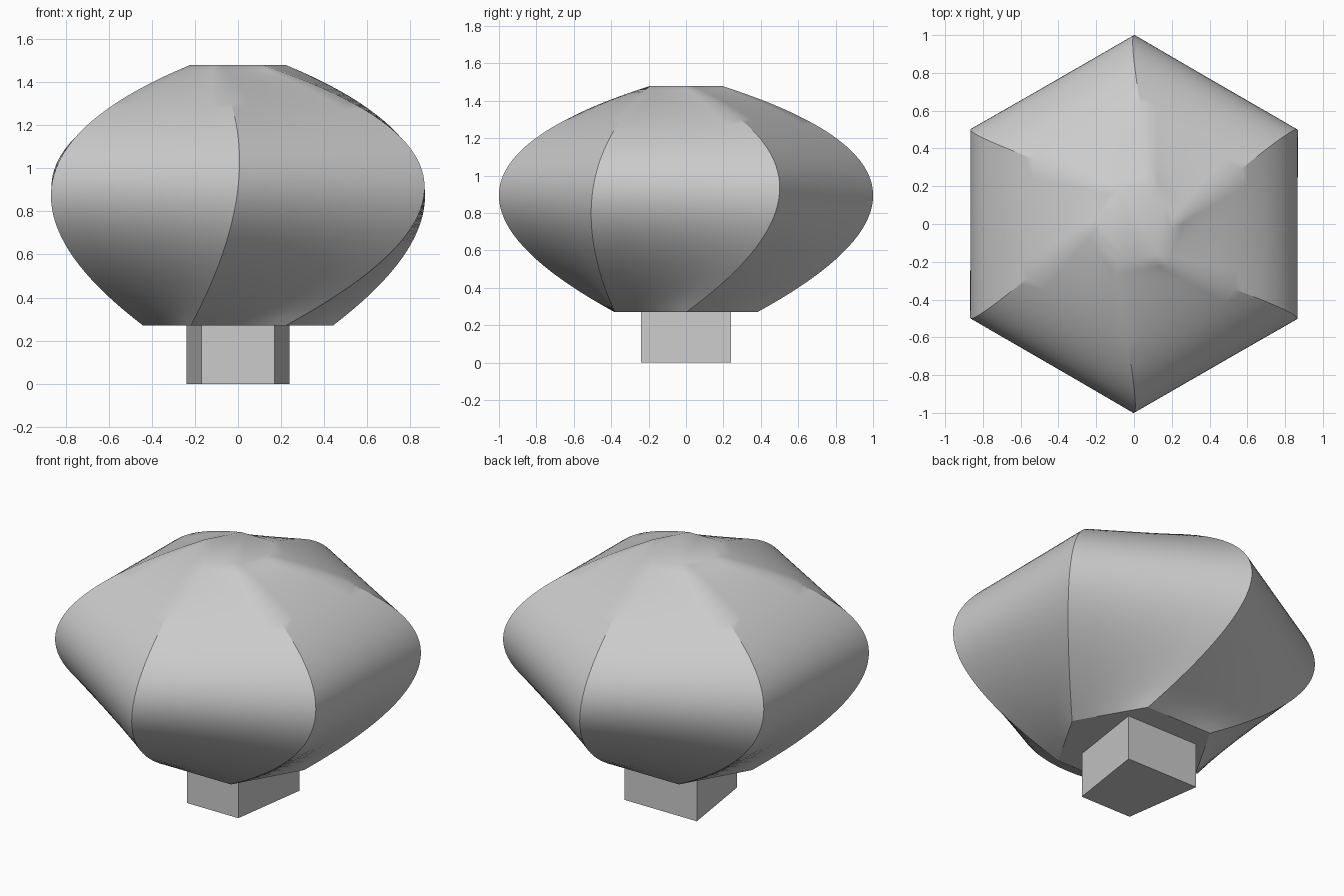
import bpy, bmesh, math
from mathutils import Vector

cube = bpy.data.objects.get("Cube")
if cube:
    bpy.data.objects.remove(cube, do_unlink=True)

grey = bpy.data.materials.new("light_grey")
grey.use_nodes = True
grey.diffuse_color = (0.6, 0.6, 0.6, 1)
grey.node_tree.nodes["Principled BSDF"].inputs["Base Color"].default_value = grey.diffuse_color


def loft(name, rings):
    """Skin a stack of equal-length closed rings and cap both ends."""
    bm = bmesh.new()
    rows = [[bm.verts.new(p) for p in ring] for ring in rings]
    n = len(rows[0])
    for low, high in zip(rows, rows[1:]):
        for i in range(n):
            j = (i + 1) % n
            bm.faces.new((low[i], low[j], high[j], high[i]))
    bm.faces.new(rows[0][::-1])
    bm.faces.new(rows[-1])
    bmesh.ops.recalc_face_normals(bm, faces=bm.faces)
    mesh = bpy.data.meshes.new(name)
    bm.to_mesh(mesh)
    bm.free()
    mesh.materials.append(grey)
    obj = bpy.data.objects.new(name, mesh)
    bpy.context.collection.objects.link(obj)
    return obj


def section_corner(radius, angle, z):
    a = math.radians(angle)
    return Vector((radius * math.cos(a), radius * math.sin(a), z))


# Corner path of the twisted hexagonal body: bottom, widest and top sections
BOTTOM, MIDDLE, TOP = (0.44, 0, 0.27), (1.0, 30, 0.91), (0.22, 0, 1.48)
ROWS, SPLITS = 40, 6
p0, p1, p2 = (section_corner(*s) for s in (BOTTOM, MIDDLE, TOP))
knot = (p1 - p0).length / ((p1 - p0).length + (p2 - p1).length)


def path(t):
    """Smooth curve passing through the three section corners."""
    return (p0 * ((t - knot) * (t - 1) / knot)
            + p1 * (t * (t - 1) / (knot * (knot - 1)))
            + p2 * (t * (t - knot) / (1 - knot)))


def hexagon(corner):
    radius, turn = corner.xy.length, math.degrees(math.atan2(corner.y, corner.x))
    corners = [section_corner(radius, turn + 60 * k, corner.z) for k in range(6)]
    return [corners[k].lerp(corners[(k + 1) % 6], s / SPLITS)
            for k in range(6) for s in range(SPLITS)]


body = loft("faceted_body", [hexagon(path(r / ROWS)) for r in range(ROWS + 1)])

# Tapered square stem, narrower at the front
plan = [(-0.17, -0.24), (0.17, -0.24), (0.24, 0.24), (-0.24, 0.24)]
loft("stem", [[(x, y, z) for x, y in plan] for z in (0, 0.27)])

# Smooth the curved sides while keeping the ridges crisp
bpy.ops.object.select_all(action="DESELECT")
body.select_set(True)
bpy.context.view_layer.objects.active = body
bpy.ops.object.shade_smooth_by_angle(angle=math.radians(30))
